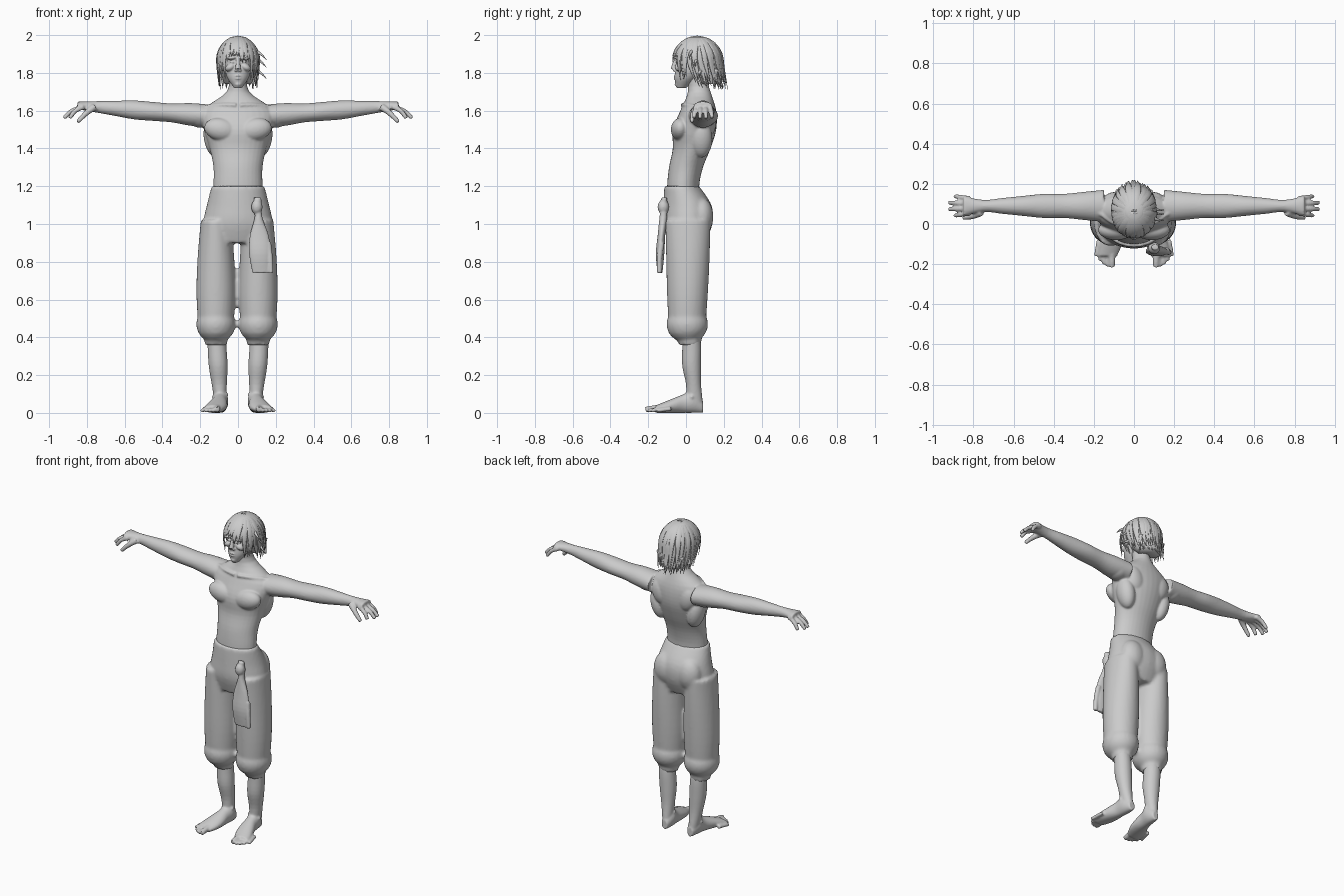
import bpy, bmesh, math, random
from mathutils import Vector, Matrix

random.seed(4)
cube = bpy.data.objects.get("Cube")
if cube:
    bpy.data.objects.remove(cube, do_unlink=True)

RIGHTWARD, BACKWARD, UPWARD = Matrix.Identity(3)
SIDES = (1, -1)

clay = bpy.data.materials.new("plain_grey")
clay.use_nodes = True
clay.diffuse_color = (.6, .6, .6, 1)
clay.node_tree.nodes["Principled BSDF"].inputs["Base Color"].default_value = clay.diffuse_color


def resample(sections, steps=4):
    """Smooth the sections with Catmull-Rom interpolation."""
    last = len(sections) - 1
    result = []
    for i in range(last):
        before, start = sections[max(i - 1, 0)], sections[i]
        end, after = sections[i + 1], sections[min(i + 2, last)]
        slope_in, slope_out = (end - before) / 2, (after - start) / 2
        for k in range(steps):
            t = k / steps
            ease = t * t * (3 - 2 * t)
            result.append(start.lerp(end, ease) + slope_in * t * (1 - t) ** 2
                          - slope_out * t * t * (1 - t))
    return result + [sections[last]]


def loft(bm, sections, axis=None, wide=RIGHTWARD, sides=32):
    """Skin ellipses (x, y, z, half width, half depth) across an axis or along the path."""
    sections = resample([Vector(s) for s in sections])
    centres = [Vector(s[:3]) for s in sections]
    rings = []
    for i, section in enumerate(sections):
        along = axis or (centres[min(i + 1, len(centres) - 1)] - centres[max(i - 1, 0)]).normalized()
        across = (wide - along * wide.dot(along)).normalized() * section[3]
        deep = along.cross(across).normalized() * section[4]
        angles = [math.tau * k / sides for k in range(sides)]
        rings.append([bm.verts.new(centres[i] + across * math.cos(a) + deep * math.sin(a))
                      for a in angles])
    for low, high in zip(rings, rings[1:]):
        for k in range(sides):
            bm.faces.new((low[k - 1], low[k], high[k], high[k - 1]))
    bm.faces.new(rings[0])
    bm.faces.new(rings[-1])


def stack(bm, bottom, step, rows, x=0, lean=0):
    """Evenly spaced level ovals, each given as half width, front and back."""
    sections = []
    for i, (half, front, back) in enumerate(rows):
        z = bottom + step * i
        sections.append((x + lean * z, (front + back) / 2, z, half, (back - front) / 2))
    loft(bm, sections, UPWARD)


def tube(bm, points, start, end, side=1):
    """Round tapering tube, mirrored to the given side."""
    last = len(points) - 1
    sections = []
    for i, (x, y, z) in enumerate(points):
        radius = start + (end - start) * i / last
        sections.append((x * side, y, z, radius, radius))
    loft(bm, sections, wide=Vector((1, 2, .3)), sides=12)


def blob(bm, centre, radii, side=1, tilt=0):
    """Ellipsoid, mirrored to the given side and tilted sideways."""
    x, y, z = centre
    place = Matrix.Translation((x * side, y, z)) @ Matrix.Rotation(tilt * side, 4, "Y")
    bmesh.ops.create_uvsphere(bm, u_segments=24, v_segments=16, radius=1,
                              matrix=place @ Matrix.Diagonal((*radii, 1)))


def finish(bm, name, voxel=None, smooth=4):
    """Make the object; a voxel size fuses and softens its overlapping pieces."""
    bmesh.ops.recalc_face_normals(bm, faces=bm.faces[:])
    mesh = bpy.data.meshes.new(name)
    bm.to_mesh(mesh)
    bm.free()
    part = bpy.data.objects.new(name, mesh)
    bpy.context.collection.objects.link(part)
    bpy.context.view_layer.objects.active = part
    if voxel:
        blend = part.modifiers.new("blend", "REMESH")
        blend.mode, blend.voxel_size = "VOXEL", voxel
        soften = part.modifiers.new("soften", "SMOOTH")
        soften.factor, soften.iterations = .5, smooth
        for modifier in ("blend", "soften"):
            bpy.ops.object.modifier_apply(modifier=modifier)
    part.data.materials.clear()
    part.data.materials.append(clay)
    part.data.polygons.foreach_set("use_smooth", [True] * len(part.data.polygons))


# Torso with neck, from the waist up
bm = bmesh.new()
stack(bm, bottom=1.1, step=.1, rows=(
    (.13, -.1, .08), (.13, -.1, .07), (.13, -.09, .09), (.15, -.07, .13),
    (.18, -.07, .16), (.19, -.03, .16), (.06, .01, .13), (.05, 0, .1)))
arm_depths = (.08, .07, .06, .06, .05, .04, .03, .05)
arm_heights = (.06, .06, .05, .05, .05, .04, .03, .02)
for side in SIDES:
    # Chest, shoulder, flank and shoulder blade
    blob(bm, (.09, -.03, 1.5), (.09, .05, .06), side, tilt=-.2)
    blob(bm, (.2, .09, 1.57), (.07, .07, .06), side)
    blob(bm, (.13, .08, 1.45), (.05, .06, .1), side, tilt=.2)
    blob(bm, (.09, .12, 1.54), (.06, .04, .08), side, tilt=.3)
    tube(bm, [(.01, -.02, 1.63), (.09, 0, 1.63), (.18, .06, 1.62)], .01, .01, side)
    # Arm at even stations, rising slightly to the hand
    arm = []
    for i, (depth, height) in enumerate(zip(arm_depths, arm_heights)):
        x = .15 + i / 10
        arm.append((x * side, .09, 1.56 + .08 * x, depth, height))
    loft(bm, arm, RIGHTWARD, wide=BACKWARD)
    # Fanned fingers and the thumb
    for finger in range(4):
        fan = finger - 1.5
        tip = Vector((.925 - .015 * fan * fan, .09 + .032 * fan, 1.56))
        knuckle = Vector((.82, .09 + .024 * fan, 1.62))
        bend = knuckle.lerp(tip, .6) + UPWARD * .014
        tube(bm, [knuckle, bend, tip], .014, .011, side)
    tube(bm, [(.76, .06, 1.62), (.8, .04, 1.59), (.85, .03, 1.54)], .02, .011, side)
finish(bm, "torso_and_arms", voxel=.006)

# Lower legs and bare feet
bm = bmesh.new()
foot_halves = (.02, .04, .04, .05, .055, .05)
foot_tops = (.06, .12, .1, .08, .06, .04)
for side in SIDES:
    stack(bm, bottom=.05, step=.1, x=.09 * side, lean=.06 * side, rows=(
        (.03, 0, .09), (.04, 0, .08), (.05, -.02, .08), (.05, -.02, .08), (.05, -.02, .07)))
    foot = []
    for i, (half, top) in enumerate(zip(foot_halves, foot_tops)):
        reach = i / 20
        foot.append(((.09 + .7 * reach * reach) * side, .09 - reach, top / 2, half, top / 2))
    loft(bm, foot, BACKWARD)
    for toe in range(5):
        radius = .012 if toe else .018
        tip = Vector((.11 + .02 * toe, -.215 + .0035 * toe * toe, radius))
        root = tip + Vector((-.004 * toe, .08, .01))
        tube(bm, [root, root.lerp(tip, .7), tip], radius, radius * .8, side)
    blob(bm, (.095, .03, .09), (.045, .02, .02), side, tilt=.2)
finish(bm, "legs_and_feet", voxel=.006)

# Head and face
bm = bmesh.new()
stack(bm, bottom=1.72, step=.05, rows=(
    (.02, -.05, 0), (.055, -.06, .06), (.07, -.055, .11),
    (.075, -.05, .15), (.08, -.06, .16), (.05, 0, .12)))
tube(bm, [(0, -.05, 1.88), (0, -.06, 1.85), (0, -.067, 1.82)], .008, .015)
blob(bm, (0, -.04, 1.74), (.02, .02, .015))
for lip in (1.77, 1.783):
    blob(bm, (0, -.05, lip), (.02, .016, .006))
for side in SIDES:
    # Nostril, brow, eye, cheek and ear
    blob(bm, (.01, -.06, 1.814), (.01, .01, .008), side)
    blob(bm, (.034, -.044, 1.88), (.03, .02, .009), side, tilt=.1)
    blob(bm, (.03, -.04, 1.857), (.014, .014, .008), side)
    blob(bm, (.04, -.03, 1.83), (.03, .03, .02), side, tilt=.5)
    blob(bm, (.08, .04, 1.84), (.01, .02, .03), side)
finish(bm, "head", voxel=.004, smooth=2)

# Close cap of hair
bm = bmesh.new()
stack(bm, bottom=1.74, step=.05, rows=(
    (.07, .08, .19), (.09, .03, .19), (.1, -.01, .19),
    (.1, -.03, .19), (.09, -.04, .17), (.04, .02, .1)))
finish(bm, "hair_cap")

# Flat tapering locks falling from the crown, short over the forehead
bm = bmesh.new()
locks, steps = 56, 5
for i in range(locks):
    angle = math.tau * (i / locks - .5) + random.uniform(-.05, .05)
    fringe = abs(angle) < .65
    temple = abs(angle) < 1.1
    end = (1.87 if fringe else 1.78 if temple else 1.73) + random.uniform(-.02, .02)
    flare = random.uniform(-.02, .02 if temple else .06)
    outward = Vector((math.sin(angle), -math.cos(angle), 0))
    lock = []
    for k in range(steps + 1):
        f = k / steps
        z = 1.99 + (end - 1.99) * f * f
        drop = max(0, 1.86 - z)
        height = max(0, z - 1.86) / .13
        spread = math.sqrt(max(0, 1 - height * height)) * (1 + flare * f) * (1 - drop)
        swept = .06 + (0 if temple else .3 * drop)
        lock.append((outward.x * .112 * spread, swept + outward.y * .135 * spread, z,
                     .02 * (1 - f ** 3) + .001, .007 - .006 * f))
    loft(bm, lock, wide=outward.cross(UPWARD), sides=8)
# Loose tufts on the left and ragged tips at the nape
for y, z in ((.02, 1.87), (.05, 1.83), (.07, 1.77)):
    tube(bm, [(.08, y + .02, z + .05), (.12, y, z + .03), (.15, y, z)], .012, .001)
for i in range(9):
    x = (i - 4) / 50
    tip = 1.71 + random.uniform(0, .02)
    tube(bm, [(x, .16, 1.82), (x, .18 - x * x * 5, 1.76), (x, .2 - x * x * 8, tip)], .014, .001)
finish(bm, "hair_locks")

# Baggy trousers gathered below the knee
bm = bmesh.new()
stack(bm, bottom=.9, step=.1, rows=(
    (.17, -.09, .1), (.185, -.12, .14), (.165, -.12, .135), (.14, -.115, .07)))
for side in SIDES:
    middle = .112 * side - .005
    stack(bm, bottom=.42, step=.2, x=middle, rows=(
        (.09, -.09, .1), (.103, -.1, .115), (.097, -.105, .125), (.08, -.11, .13)))
    blob(bm, (middle, .007, .47), (.104, .11, .1))
    tube(bm, [(middle, .02, .45), (middle, .02, .36)], .07, .06)
    blob(bm, (.08, .08, 1.04), (.08, .065, .1), side)
finish(bm, "trousers", voxel=.01)

# Hanging sash with its knot and loose strip
bm = bmesh.new()
blob(bm, (.1, -.12, 1.09), (.03, .03, .04))
stack(bm, bottom=.74, step=.1, x=.15, lean=-.04, rows=(
    (.045, -.15, -.125), (.058, -.16, -.115), (.05, -.15, -.11),
    (.02, -.14, -.1), (.02, -.13, -.1)))
tube(bm, [(.16, -.13, .9), (.17, -.14, .82), (.175, -.14, .74)], .016, .013)
finish(bm, "hanging_sash", voxel=.005)
